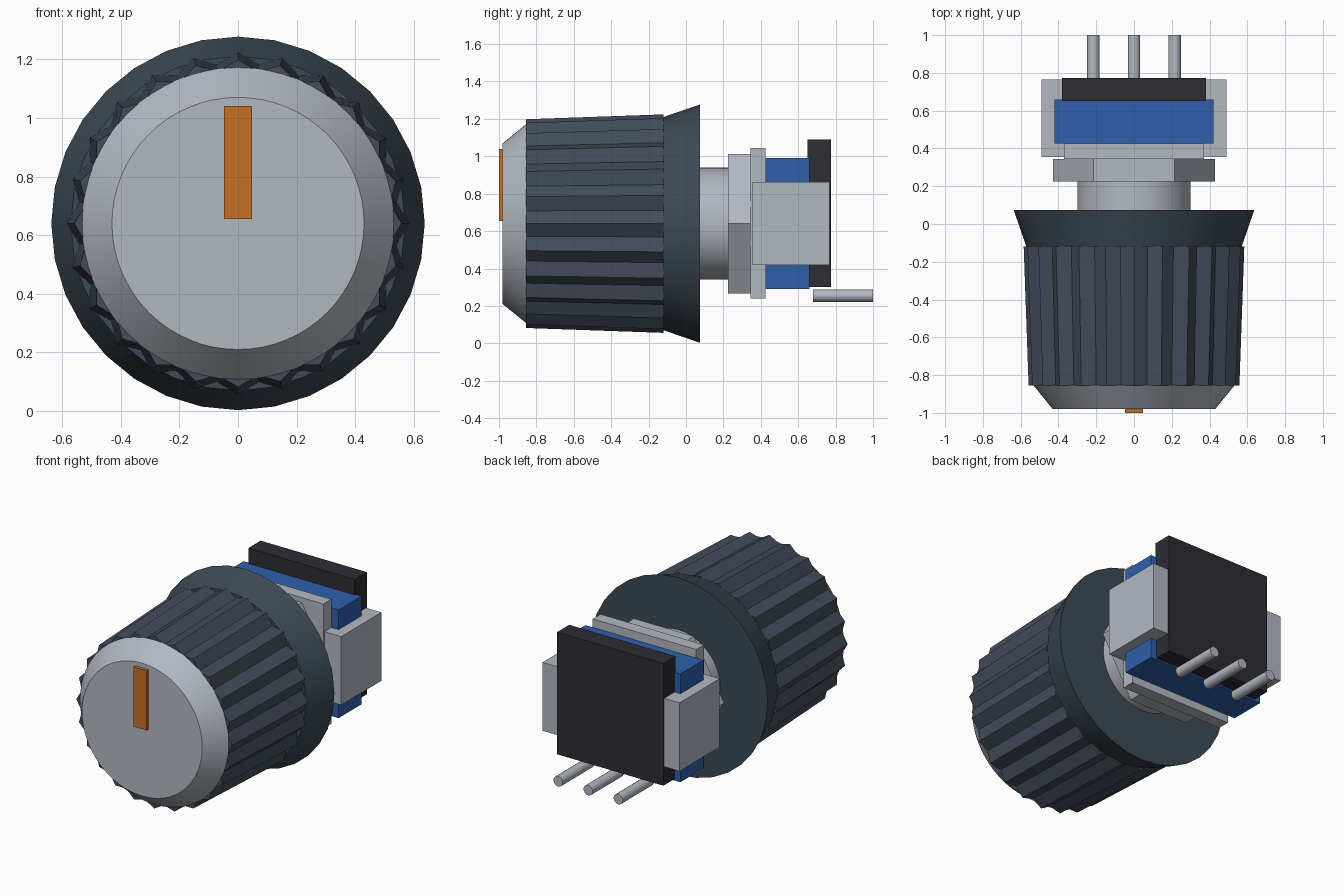
import bpy
import bmesh
from math import sin, cos, pi, radians

cube = bpy.data.objects.get("Cube")
if cube:
    bpy.data.objects.remove(cube, do_unlink=True)

AXIS_Z = 0.64  # height of the shaft axis


def material(name, r, g, b):
    m = bpy.data.materials.new(name)
    m.use_nodes = True
    m.diffuse_color = (r, g, b, 1)
    node = next(n for n in m.node_tree.nodes if n.type == "BSDF_PRINCIPLED")
    node.inputs["Base Color"].default_value = (r, g, b, 1)
    return m


slate = material("slate plastic", 0.047, 0.068, 0.09)
rib_slate = material("rib slate", 0.056, 0.072, 0.103)
metal = material("light grey metal", 0.45, 0.48, 0.535)
blue = material("blue plastic", 0.027, 0.117, 0.41)
black = material("black plastic", 0.027, 0.026, 0.034)
orange = material("orange marker", 0.56, 0.16, 0.018)


def finish(name, bm, mat, smooth=False):
    bmesh.ops.recalc_face_normals(bm, faces=bm.faces)
    mesh = bpy.data.meshes.new(name)
    bm.to_mesh(mesh)
    bm.free()
    mesh.materials.append(mat)
    obj = bpy.data.objects.new(name, mesh)
    bpy.context.collection.objects.link(obj)
    if smooth:
        bpy.ops.object.select_all(action="DESELECT")
        obj.select_set(True)
        bpy.context.view_layer.objects.active = obj
        bpy.ops.object.shade_smooth_by_angle(angle=radians(30))
    return obj


def loft(name, mat, front, back, sides, x=0, z=AXIS_Z, turn=0, smooth=True):
    """Closed solid along y; each end is (y, radius) or (y, peak, valley)."""
    bm = bmesh.new()
    rings = []
    for y, *radii in (front, back):
        ring = []
        for i in range(sides):
            a = turn + 2 * pi * i / sides
            r = radii[i % len(radii)]
            ring.append(bm.verts.new((x + r * sin(a), y, z + r * cos(a))))
        bm.faces.new(ring)
        rings.append(ring)
    for i in range(sides):
        j = (i + 1) % sides
        bm.faces.new((rings[0][i], rings[0][j], rings[1][j], rings[1][i]))
    return finish(name, bm, mat, smooth)


def box(name, mat, half_x, ys, zs):
    bm = bmesh.new()
    bmesh.ops.create_cube(bm, size=1)
    for v in bm.verts:
        v.co = (2 * half_x * v.co.x, ys[v.co.y > 0], zs[v.co.z > 0])
    return finish(name, bm, mat)


# Knob: pointer, bevelled cap, ribbed grip and flared skirt
box("pointer_mark", orange, 0.047, (-1.0, -0.97), (0.655, 1.04))
loft("cap", metal, (-0.98, 0.43), (-0.853, 0.533), 64)
loft("ribbed_grip", rib_slate, (-0.855, 0.558, 0.523), (-0.12, 0.584, 0.545),
     48, smooth=False)
loft("skirt", slate, (-0.12, 0.57), (0.075, 0.637), 32)

# Threaded collar and hex nut with corners pointing sideways
loft("collar", metal, (0.07, 0.3), (0.36, 0.3), 32)
loft("hex_nut", metal, (0.225, 0.43), (0.345, 0.43), 6, turn=pi / 2,
     smooth=False)

# Switch body
box("front_plate", metal, 0.37, (0.345, 0.425), (0.24, 1.045))
box("bracket", metal, 0.49, (0.355, 0.766), (0.42, 0.862))
box("blue_body", blue, 0.422, (0.425, 0.66), (0.29, 0.99))
box("back_cover", black, 0.38, (0.65, 0.774), (0.3, 1.09))

# Terminal pins
for label, px in (("right", -0.215), ("middle", 0), ("left", 0.215)):
    loft(label + "_pin", metal, (0.68, 0.033), (1.0, 0.033), 16, x=px, z=0.255)
